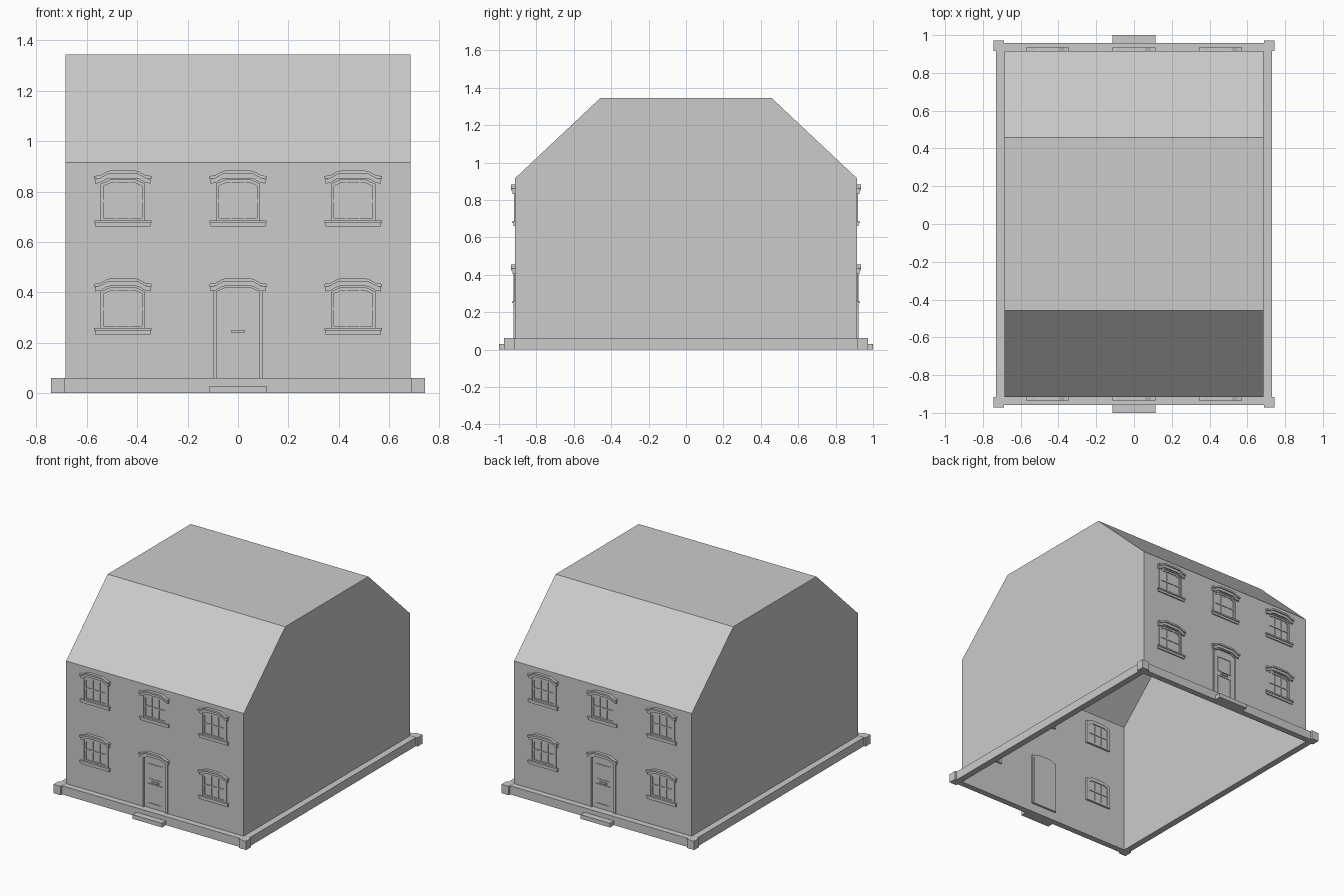
import bpy, bmesh
from mathutils import Vector

if "Cube" in bpy.data.objects:
    bpy.data.objects.remove(bpy.data.objects["Cube"])

W, D, EAVE, TOP, RIDGE = 0.685, 0.915, 0.915, 1.345, 0.458


def finish(name, bm, mirror=(False, False)):
    bmesh.ops.recalc_face_normals(bm, faces=bm.faces[:])
    me = bpy.data.meshes.new(name)
    bm.to_mesh(me)
    bm.free()
    ob = bpy.data.objects.new(name, me)
    bpy.context.collection.objects.link(ob)
    if any(mirror):
        m = ob.modifiers.new("mirror", 'MIRROR')
        m.use_axis = (mirror[0], mirror[1], False)
        m.use_mirror_merge = False
    return ob


def add_plate(bm, loops, out, inn=None):
    """Fill x-z outlines (first outer, rest holes) and extrude from
    'out' in front of the facade to 'inn' in front of it."""
    edges = []
    for lp in loops:
        vs = [bm.verts.new((x, -D - out, z)) for x, z in lp]
        edges += [bm.edges.new((vs[i], vs[i - 1])) for i in range(len(vs))]
    r = bmesh.ops.triangle_fill(bm, edges=edges, use_beauty=True,
                                normal=(0, -1, 0))
    faces = [f for f in r['geom'] if isinstance(f, bmesh.types.BMFace)]
    if inn is None:
        for f in faces:
            f.normal_update()
            if f.normal.y > 0:
                f.normal_flip()
        return
    e = bmesh.ops.extrude_face_region(bm, geom=faces, use_keep_orig=True)
    vs = [v for v in e['geom'] if isinstance(v, bmesh.types.BMVert)]
    bmesh.ops.translate(bm, verts=vs, vec=(0, out - inn, 0))


def rect(x0, x1, z0, z1):
    return [(x0, z0), (x1, z0), (x1, z1), (x0, z1)]


def plate(name, loops, out, inn):
    bm = bmesh.new()
    add_plate(bm, loops, out, inn)
    return finish(name, bm, (False, True))


def box(name, x0, x1, y0, y1, z0, z1, mirror):
    bm = bmesh.new()
    bmesh.ops.create_cube(bm, size=1)
    for v in bm.verts:
        v.co = Vector((x0 if v.co.x < 0 else x1,
                       y0 if v.co.y < 0 else y1,
                       z0 if v.co.z < 0 else z1))
    return finish(name, bm, mirror)


def opening(cx, z0, top, w=0.086):
    """Opening with a clipped arch head."""
    return [(cx - w, z0), (cx + w, z0), (cx + w, top - 0.052),
            (cx + 0.075, top - 0.048), (cx + 0.048, top - 0.036),
            (cx - 0.048, top - 0.036), (cx - 0.075, top - 0.048),
            (cx - w, top - 0.052)]


def arch_band(cx, top, w, lift, thick):
    """Hood moulding outline: raised centre, flat ends."""
    half = [(w, -0.021), (0.09, -0.018), (0.062, -0.002), (0.05, 0)]
    up = [(cx + x, top + z + lift) for x, z in half]
    up += [(cx - x, top + z + lift) for x, z in reversed(half)]
    return up + [(x, z - thick) for x, z in reversed(up)]


DOOR_TOP = 0.455
windows = [(x, t) for t in (0.883, 0.455) for x in (-0.457, 0, 0.457)
           if not (x == 0 and t < 0.5)]
holes = [opening(x, t - 0.2, t) for x, t in windows]
door_hole = opening(0, 0.06, DOOR_TOP)

# Facades with openings, front and back
bm = bmesh.new()
add_plate(bm, [rect(-W, W, 0, EAVE)] + holes + [door_hole], 0)
facade = finish("facade_walls", bm, (False, True))

# Gable ends and the three roof planes, open underneath
prof = [(-D, 0), (-D, EAVE), (-RIDGE, TOP), (RIDGE, TOP), (D, EAVE), (D, 0)]
bm = bmesh.new()
L = [bm.verts.new((-W, y, z)) for y, z in prof]
R = [bm.verts.new((W, y, z)) for y, z in prof]
bm.faces.new(L)
bm.faces.new(R[::-1])
for i in (1, 2, 3):
    bm.faces.new((L[i], R[i], R[i + 1], L[i + 1]))
finish("gables_and_roof", bm)

# Windows: casing, glass, glazing bars, hood moulding, sill
for (cx, t), hole in zip(windows, holes):
    z0, z1, w = t - 0.2, t - 0.038, 0.086
    outer = opening(cx, z0, t + 0.014, 0.098)
    inner = opening(cx, z0 + 0.012, t - 0.012, 0.076)
    plate("window_casing", [outer, hole], 0.004, -0.012)
    plate("window_sash", [hole, inner], -0.002, -0.014)
    bm = bmesh.new()
    add_plate(bm, [hole], -0.008)
    finish("window_glass", bm, (False, True))
    for s in (-1, 1):
        x = cx + s * 0.027
        plate("glazing_bar", [rect(x - 0.003, x + 0.003, z0, z1)], -0.004, -0.012)
    zm = (z0 + z1) / 2
    plate("meeting_rail", [rect(cx - w, cx + w, zm - 0.005, zm + 0.005)],
          -0.003, -0.013)
    plate("window_sill", [rect(cx - 0.114, cx + 0.114, t - 0.207, t - 0.197)], 0.014, 0)
    plate("sill_underside", [rect(cx - 0.11, cx + 0.11, t - 0.222, t - 0.207)], 0.008, 0)

# Hood mouldings over windows and door
for cx, t in windows + [(0, DOOR_TOP)]:
    plate("hood_cap", [arch_band(cx, t, 0.114, 0, 0.012)], 0.02, 0)
    plate("hood_band", [arch_band(cx, t, 0.11, -0.012, 0.018)], 0.012, 0)

# Door with casing, raised panels and a plain slot plate
plate("door_casing", [opening(0, 0.06, DOOR_TOP + 0.014, 0.1), door_hole], 0.006, -0.012)
plate("door_leaf", [door_hole], -0.006, -0.014)
for a, b in ((0.09, 0.23), (0.26, 0.37)):
    plate("door_panel_rim", [rect(-0.055, 0.055, a, b),
                             rect(-0.049, 0.049, a + 0.006, b - 0.006)], -0.002, -0.006)
plate("door_slot_plate", [rect(-0.026, 0.026, 0.239, 0.251)], 0.002, -0.006)

# Plinth ring, corner blocks and doorsteps
box("plinth_side", W, 0.73, -D, D, 0, 0.06, (True, False))
box("plinth_end", -0.73, 0.73, -0.957, -D, 0, 0.06, (False, True))
box("corner_block", 0.688, 0.743, -0.972, -0.917, 0, 0.061, (True, True))
box("doorstep", -0.114, 0.114, -1.0, -0.957, 0, 0.029, (False, True))
